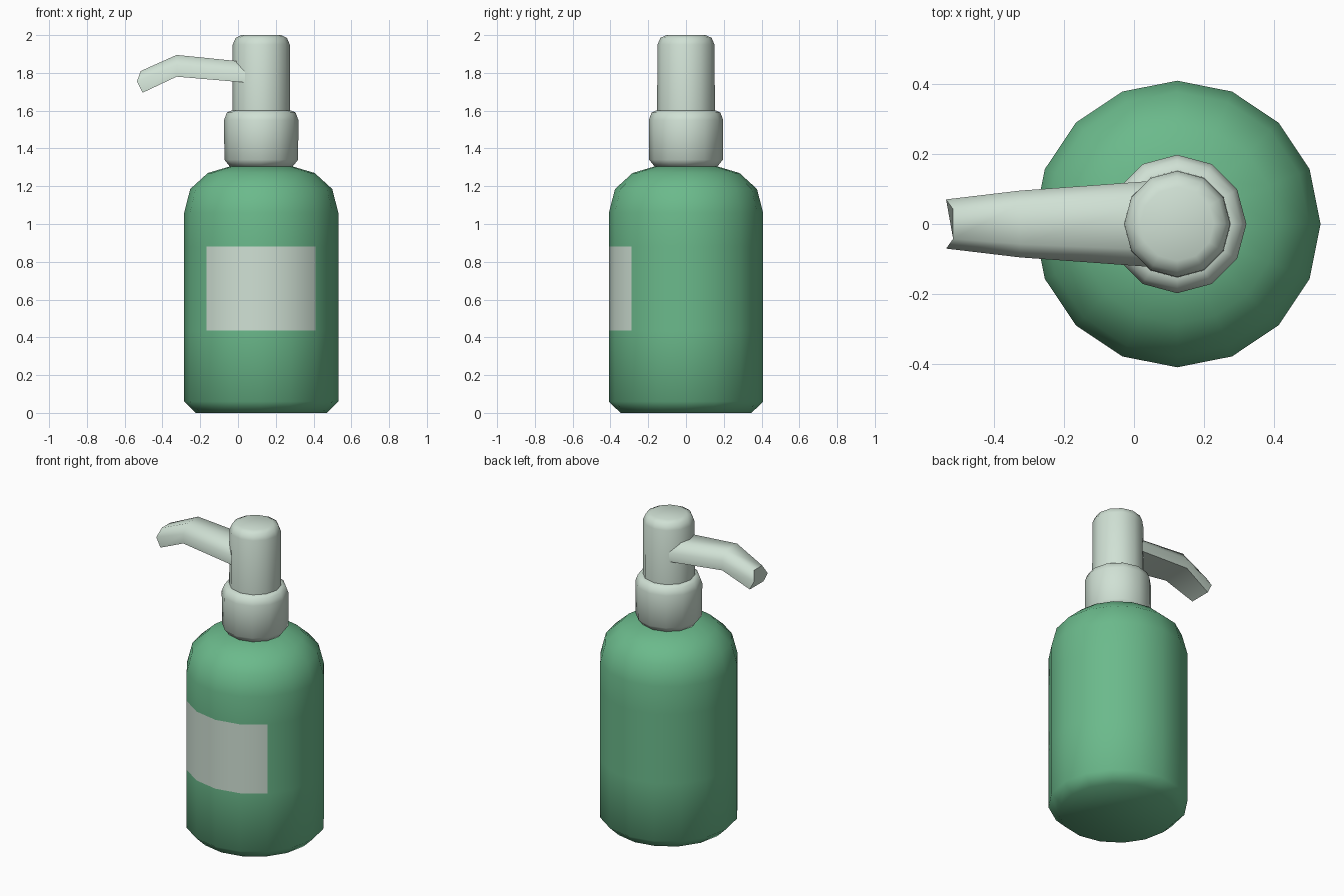
import bpy, bmesh, math

if "Cube" in bpy.data.objects:
    bpy.data.objects.remove(bpy.data.objects["Cube"])

CX = 0.123  # axis of the bottle


def material(name, rgb):
    m = bpy.data.materials.new(name)
    m.diffuse_color = (*rgb, 1)
    m.use_nodes = True
    m.node_tree.nodes["Principled BSDF"].inputs["Base Color"].default_value = m.diffuse_color
    return m


green = material("green", (0.147, 0.49, 0.26))
pale = material("pale grey green", (0.63, 0.75, 0.66))


def finish(name, bm, mats, angle):
    bmesh.ops.recalc_face_normals(bm, faces=bm.faces)
    me = bpy.data.meshes.new(name)
    bm.to_mesh(me)
    bm.free()
    ob = bpy.data.objects.new(name, me)
    bpy.context.collection.objects.link(ob)
    for m in mats:
        me.materials.append(m)
    bpy.ops.object.select_all(action='DESELECT')
    ob.select_set(True)
    bpy.context.view_layer.objects.active = ob
    bpy.ops.object.shade_smooth_by_angle(angle=math.radians(angle))
    return ob


def loft(rings):
    """Skin closed rings of points and cap both ends."""
    bm = bmesh.new()
    vs = [[bm.verts.new(p) for p in r] for r in rings]
    n = len(vs[0])
    for a, b in zip(vs, vs[1:]):
        for i in range(n):
            j = (i + 1) % n
            bm.faces.new((a[i], a[j], b[j], b[i]))
    bm.faces.new(vs[0][::-1])
    bm.faces.new(vs[-1])
    return bm


def lathe(profile, n):
    return loft([[(CX + r * math.cos(2 * math.pi * i / n),
                   r * math.sin(2 * math.pi * i / n), z) for i in range(n)]
                 for r, z in profile])


# bottle, with the label as the four front faces of its middle band
LOW, HIGH = 0.435, 0.88
bm = lathe([(0.347, 0), (0.408, 0.06), (0.408, LOW), (0.408, HIGH),
            (0.408, 1.06), (0.376, 1.185), (0.283, 1.27), (0.165, 1.305)], 16)
bm.normal_update()
for f in bm.faces:
    c = f.calc_center_median()
    if LOW < c.z < HIGH and abs(f.normal.y) > 0.7 and c.y < 0:
        f.material_index = 1
finish("bottle", bm, [green, pale], 50)

# collar
finish("collar", lathe([(0.165, 1.303), (0.195, 1.34), (0.197, 1.55),
                        (0.182, 1.59), (0.155, 1.602)], 12), [pale], 60)

# pump head
finish("pump_head", lathe([(0.153, 1.595), (0.151, 1.95), (0.136, 1.985),
                           (0.105, 2.0)], 12), [pale], 60)

# spout: half width, then (x, z) of bottom, widest and top levels
stations = [
    (0.126, (0.10, 1.744), (0.10, 1.80), (0.10, 1.852)),
    (0.095, (-0.325, 1.78), (-0.325, 1.84), (-0.325, 1.895)),
    (0.070, (-0.505, 1.695), (-0.535, 1.755), (-0.515, 1.81)),
]
rings = []
for w, b, m, t in stations:
    half = [(b, w), (m, w), (t, 0.6 * w)]
    rings.append([(p[0], y, p[1]) for p, y in half]
                 + [(p[0], -y, p[1]) for p, y in reversed(half)])
finish("spout", loft(rings), [pale], 60)
